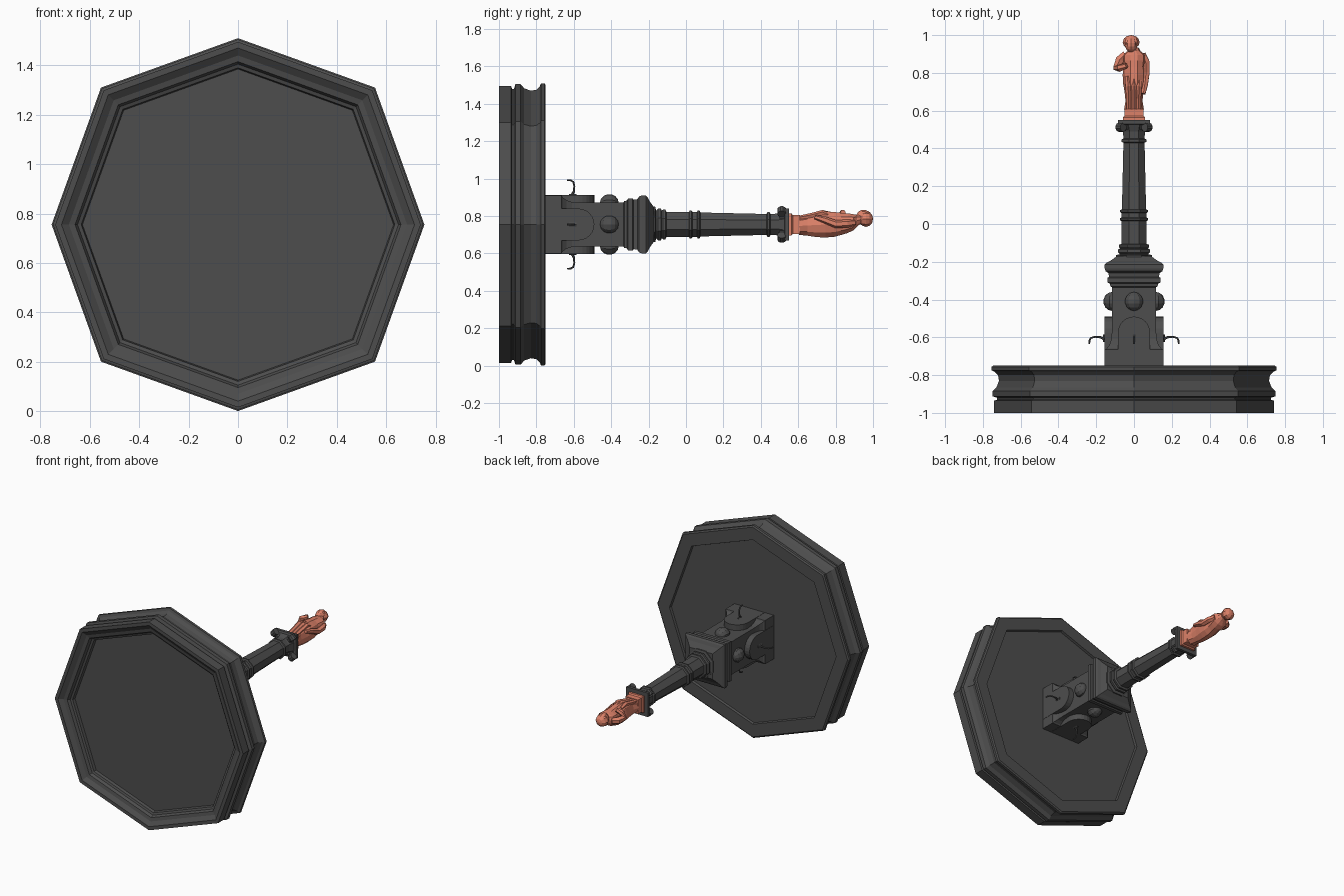
import bpy, bmesh, math
from mathutils import Matrix, Vector

if "Cube" in bpy.data.objects:
    bpy.data.objects.remove(bpy.data.objects["Cube"])

# The fountain is shaped upright (z up, facing -y), then laid along +y
LAY = Matrix.Translation((0, 0, 0.755)) @ Matrix.Rotation(-math.pi / 2, 4, 'X')


def material(name, rgb):
    m = bpy.data.materials.new(name)
    m.diffuse_color = (*rgb, 1)
    m.use_nodes = True
    m.node_tree.nodes["Principled BSDF"].inputs["Base Color"].default_value = m.diffuse_color
    return m


IRON = material("dark_iron", (0.075, 0.075, 0.075))
CLAY = material("terracotta", (0.72, 0.22, 0.14))


def finish(name, bm, mat, turn=Matrix()):
    bmesh.ops.recalc_face_normals(bm, faces=bm.faces)
    bm.transform(LAY @ turn)
    me = bpy.data.meshes.new(name)
    bm.to_mesh(me)
    bm.free()
    me.materials.append(mat)
    ob = bpy.data.objects.new(name, me)
    bpy.context.collection.objects.link(ob)
    return ob


def loft(name, rings, mat, turn=Matrix()):
    """Skin a stack of equal point rings and cap both ends."""
    bm = bmesh.new()
    rows = [[bm.verts.new(p) for p in r] for r in rings]
    n = len(rows[0])
    for a, b in zip(rows, rows[1:]):
        for i in range(n):
            j = (i + 1) % n
            bm.faces.new((a[i], a[j], b[j], b[i]))
    bm.faces.new(rows[0][::-1])
    bm.faces.new(rows[-1])
    return finish(name, bm, mat, turn)


def polygon(n, r, h):
    """Regular ring, flat side forward, r = distance to the flat."""
    R = r / math.cos(math.pi / n)
    return [(R * math.cos((i + .5) * math.tau / n), R * math.sin((i + .5) * math.tau / n), h) for i in range(n)]


def turned(name, n, profile, mat=IRON):
    return loft(name, [polygon(n, r, h) for r, h in profile], mat)


def ellipse(cx, cy, rx, ry, h, n=10):
    return [(cx + rx * math.cos(i * math.tau / n), cy + ry * math.sin(i * math.tau / n), h) for i in range(n)]


def tube(name, path, radii, mat, turn=Matrix(), n=6):
    """Round limb or pipe along a path."""
    pts = [Vector(p) for p in path]
    rings = []
    for i, p in enumerate(pts):
        d = (pts[min(i + 1, len(pts) - 1)] - pts[max(i - 1, 0)]).normalized()
        ref = Vector((1, 0, 0)) if abs(d.x) < 0.8 else Vector((0, 1, 0))
        u = d.cross(ref).normalized()
        v = d.cross(u)
        rings.append([p + radii[i] * (u * math.cos(k * math.tau / n) + v * math.sin(k * math.tau / n))
                      for k in range(n)])
    return loft(name, rings, mat, turn)


def ball(name, centre, size, mat, turn=Matrix(), seg=10, rows=7):
    bm = bmesh.new()
    bmesh.ops.create_uvsphere(bm, u_segments=seg, v_segments=rows, radius=1,
                              matrix=Matrix.Translation(centre) @ Matrix.Diagonal((*size, 1)))
    return finish(name, bm, mat, turn)


# Octagonal basin with moulded rim, hollow underneath and shallow on top
def basin_ring(r, h):
    d = r * 0.735
    return [(r, 0, h), (d, d, h), (0, r, h), (-d, d, h), (-r, 0, h), (-d, -d, h), (0, -r, h), (d, -d, h)]


loft("basin", [basin_ring(r, h) for r, h in [
    (.63, -.93), (.635, -.95), (.65, -.955), (.66, -.975), (.685, -.98), (.715, -1), (.74, -1),
    (.74, -.935), (.725, -.93), (.725, -.92), (.75, -.912), (.75, -.885), (.728, -.865),
    (.715, -.83), (.72, -.80), (.738, -.782), (.755, -.775), (.755, -.757), (.745, -.75),
    (.655, -.75), (.65, -.765)]], IRON)

# Square pedestal with flared foot and cornice
turned("pedestal", 4, [(.155, -.77), (.155, -.665), (.145, -.66), (.13, -.64), (.12, -.61), (.117, -.57),
                       (.117, -.335), (.125, -.33), (.128, -.315), (.14, -.31), (.14, -.285), (.132, -.28),
                       (.135, -.26), (.15, -.25), (.155, -.235), (.155, -.215), (.145, -.205),
                       (.125, -.195), (.09, -.17)])

# Arched niche slab, knob and curved spout on each side
for k, side in enumerate(("front", "right", "back", "left")):
    turn = Matrix.Rotation(k * math.pi / 2, 4, 'Z')
    arch = [(-.085, -.76), (.085, -.76)] + [
        (.085 * math.cos(a * math.pi / 12), -.575 + .085 * math.sin(a * math.pi / 12)) for a in range(13)]
    loft(side + "_niche", [[(x, y, z) for x, z in arch] for y in (-.05, -.157)], IRON, turn)
    ball(side + "_knob", (0, -.117, -.41), (.05, .045, .05), IRON, turn)
    tube(side + "_spout", [(0, -.15, -.615), (0, -.175, -.60), (0, -.205, -.597), (0, -.228, -.603),
                           (0, -.236, -.617), (0, -.237, -.635)],
         [.008, .006, .005, .005, .005, .005], IRON, turn)
    tube(side + "_spout_plate", [(0, -.15, -.625), (0, -.15, -.585)], [.013, .013], IRON, turn)

# Octagonal column with ring mouldings
turned("column", 8, [(.095, -.18), (.095, -.165), (.075, -.16), (.085, -.15), (.085, -.135), (.074, -.13),
                     (.08, -.122), (.08, -.11), (.067, -.105), (.066, .015), (.074, .02), (.074, .03),
                     (.066, .035), (.066, .058), (.074, .063), (.074, .073), (.064, .078), (.056, .43),
                     (.066, .435), (.066, .447), (.056, .452), (.058, .49), (.075, .535)])

# Capital: square top slab and corner scrolls
turned("capital_slab", 4, [(.055, .50), (.07, .525), (.085, .53), (.085, .55)])
for k in range(4):
    turn = Matrix.Rotation((k + .5) * math.pi / 2, 4, 'Z')
    tube("scroll", [(-.018, -.097, .512), (.018, -.097, .512)], [.024, .024], IRON, turn, 10)

# Figure: plinth and draped body, leaning slightly forward at the head
turned("statue_plinth", 4, [(.058, .55), (.058, .565), (.05, .572), (.05, .61)], CLAY)
loft("robed_body", [ellipse(*e) for e in [
    (0, .008, .053, .05, .605), (0, .005, .045, .058, .65), (0, .003, .05, .068, .70),
    (0, 0, .058, .073, .745), (0, 0, .06, .07, .79), (0, -.003, .056, .062, .83),
    (0, -.007, .062, .055, .865), (0, -.012, .062, .045, .895), (0, -.02, .035, .032, .915),
    (0, -.027, .024, .024, .935)]], CLAY)
ball("head", (-.015, -.037, .95), (.034, .042, .042), CLAY)
ball("hair", (-.015, -.03, .963), (.045, .043, .037), CLAY, seg=8, rows=6)

# Arms: one bent across the waist, one hanging down
tube("bent_arm", [(-.045, -.01, .90), (-.075, -.01, .87), (-.088, -.018, .825), (-.075, -.05, .825),
                  (-.04, -.066, .84)], [.02, .025, .024, .02, .015], CLAY)
tube("hanging_arm", [(.045, -.01, .90), (.062, -.005, .86), (.064, -.002, .80), (.058, -.025, .74),
                     (.05, -.04, .69)], [.018, .022, .021, .018, .012], CLAY)

# Drapery folds down the front
for x, top in ((-.035, .78), (0, .80), (.03, .76)):
    tube("robe_fold", [(x, -.05, top), (x * .9, -.062, .73), (x * .8, -.045, .66), (x * .8, -.036, .61)],
         [.012, .015, .014, .012], CLAY, n=5)
